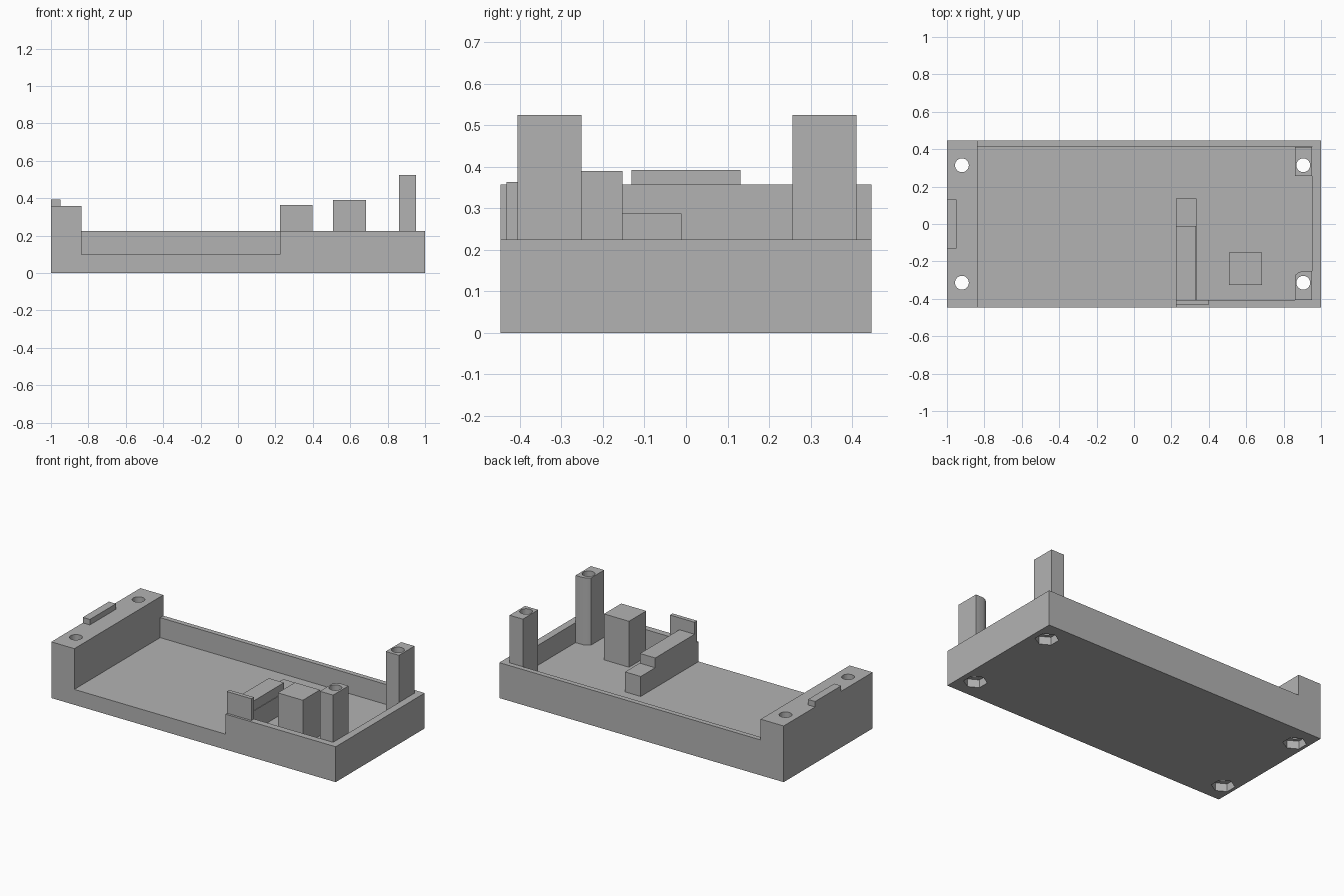
import bpy, bmesh
from math import radians

old = bpy.data.objects.get("Cube")
if old:
    bpy.data.objects.remove(old, do_unlink=True)

grey = bpy.data.materials.new("plain_grey")
grey.use_nodes = True
colour = (0.45, 0.45, 0.45, 1)
grey.diffuse_color = colour
grey.node_tree.nodes["Principled BSDF"].inputs["Base Color"].default_value = colour

HALF_Y = 0.447    # half depth of the tray
FLOOR = 0.098     # inner floor height
RIM = 0.225       # wall height
FRONT, BACK, RIGHT = -0.406, 0.415, 0.953   # inner wall faces
BLOCK_X = -0.838  # inner face of the raised end block
RAIL_X = 0.224    # where the front wall begins


def prism(name, outline, z0, z1):
    """Upright solid from a flat outline."""
    bm = bmesh.new()
    base = bm.faces.new([bm.verts.new((x, y, z0)) for x, y in outline])
    ext = bmesh.ops.extrude_face_region(bm, geom=[base])
    top = [v for v in ext["geom"] if isinstance(v, bmesh.types.BMVert)]
    bmesh.ops.translate(bm, verts=top, vec=(0, 0, z1 - z0))
    bmesh.ops.recalc_face_normals(bm, faces=bm.faces)
    mesh = bpy.data.meshes.new(name)
    bm.to_mesh(mesh)
    bm.free()
    mesh.materials.append(grey)
    obj = bpy.data.objects.new(name, mesh)
    bpy.context.collection.objects.link(obj)
    return obj


def box(name, x0, x1, y0, y1, z0, z1):
    return prism(name, [(x0, y0), (x1, y0), (x1, y1), (x0, y1)], z0, z1)


def cutter(name, x, y, radius, sides, z0, z1, turn=0):
    """Hidden round or six-sided cutting tool."""
    bpy.ops.mesh.primitive_cylinder_add(
        vertices=sides, radius=radius, depth=z1 - z0,
        location=(x, y, (z0 + z1) / 2), rotation=(0, 0, turn))
    obj = bpy.context.object
    obj.name = name
    obj.data.materials.append(grey)
    return obj


def cut(target, tool):
    tool.hide_render = True
    tool.hide_set(True)
    mod = target.modifiers.new(tool.name, "BOOLEAN")
    mod.operation = "DIFFERENCE"
    mod.solver = "EXACT"
    mod.object = tool


# Tray: solid body, hollowed, with the front wall partly open
tray = box("tray", -1, 1, -HALF_Y, HALF_Y, 0, 0.357)
cut(tray, box("rim_cutter", BLOCK_X, 1.1, -1, 1, RIM, 0.6))
L_CAVITY = [(BLOCK_X, -1), (RAIL_X, -1), (RAIL_X, FRONT), (RIGHT, FRONT),
            (RIGHT, BACK), (BLOCK_X, BACK)]
cut(tray, prism("cavity_cutter", L_CAVITY, FLOOR, 0.6))

# Screw posts in the two right-hand corners, one with a rounded inner corner
back_post = box("back_post", 0.86, RIGHT, 0.256, 0.411, FLOOR, 0.525)
front_post = prism("front_post", [
    (0.86, FRONT), (RIGHT, FRONT), (RIGHT, -0.252), (0.9, -0.252),
    (0.878, -0.26), (0.86, -0.275)], FLOOR, 0.525)

# Screw holes and six-sided nut pockets in each corner
for side, post in ((1, back_post), (-1, front_post)):
    y = side * 0.314
    for x in (-0.92, 0.905):
        hole = cutter("screw_hole_cutter", x, y, 0.037, 32, -0.1, 0.7)
        cut(tray, hole)
        cut(tray, cutter("nut_pocket_cutter", x, y, 0.068, 6, -0.1, 0.05))
    cut(post, hole)

# Locating ridge on the end block
box("end_ridge", -1, -0.95, -0.131, 0.131, 0.357, 0.392)

# Stepped rail, front tab and support block
box("rail_base", RAIL_X, 0.334, FRONT, 0.135, FLOOR, RIM)
box("rail_top", RAIL_X, 0.331, FRONT, -0.011, RIM, 0.287)
box("front_tab", RAIL_X, 0.397, -0.432, FRONT, RIM, 0.363)
box("support_block", 0.508, 0.684, -0.326, -0.153, FLOOR, 0.39)

# Smooth the drilled holes only
for obj in (tray, back_post, front_post):
    bpy.ops.object.select_all(action="DESELECT")
    obj.select_set(True)
    bpy.context.view_layer.objects.active = obj
    bpy.ops.object.shade_smooth_by_angle(angle=radians(30))
